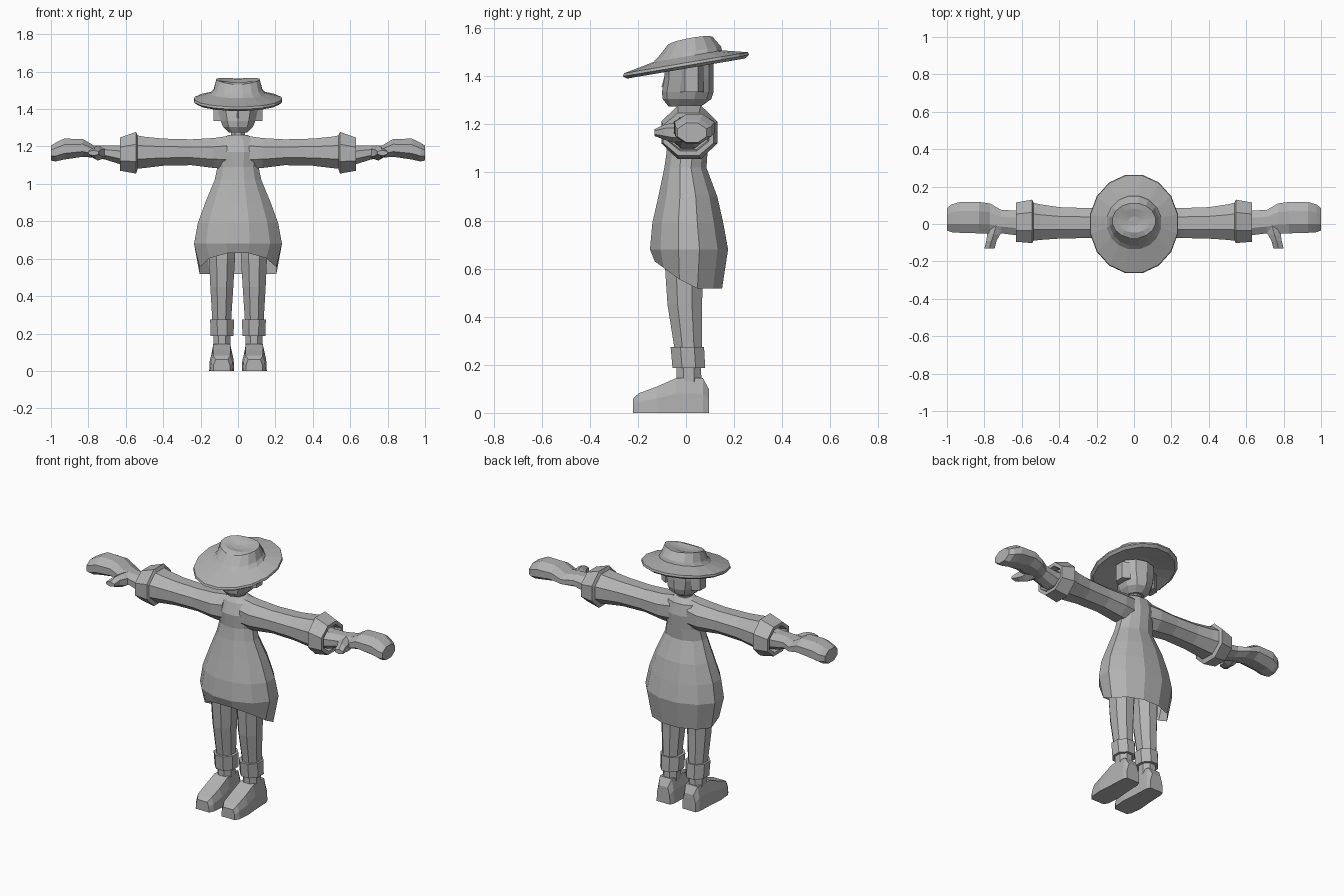
import bpy, bmesh, math

grey = bpy.data.materials.new("plain grey")
grey.diffuse_color = (0.45, 0.45, 0.45, 1)


def finish(name, bm):
    bmesh.ops.recalc_face_normals(bm, faces=bm.faces)
    me = bpy.data.meshes.new(name)
    bm.to_mesh(me)
    bm.free()
    me.materials.append(grey)
    ob = bpy.data.objects.new(name, me)
    bpy.context.collection.objects.link(ob)
    return ob


def loft(name, rings, cap_start=True, cap_end=True):
    """Skin a list of equal-length point rings."""
    bm = bmesh.new()
    vs = [[bm.verts.new(p) for p in r] for r in rings]
    n = len(vs[0])
    for a, b in zip(vs, vs[1:]):
        for i in range(n):
            j = (i + 1) % n
            bm.faces.new((a[i], a[j], b[j], b[i]))
    if cap_start:
        bm.faces.new(vs[0][::-1])
    if cap_end:
        bm.faces.new(vs[-1])
    return finish(name, bm)


def oval(n, a0, a1, b0, b1):
    """Flat-sided n-gon filling the box a0..a1 by b0..b1."""
    k = 1 / math.cos(math.pi / n)
    out = []
    for i in range(n):
        t = (i + 0.5) * 2 * math.pi / n
        out.append(((a0 + a1) / 2 + k * (a1 - a0) / 2 * math.cos(t),
                    (b0 + b1) / 2 + k * (b1 - b0) / 2 * math.sin(t)))
    return out


def flat_ring(n, x0, x1, y0, y1, z, slope=0.0):
    return [(x, y, z + slope * y) for x, y in oval(n, x0, x1, y0, y1)]


def side_ring(n, s, x, y0, y1, z0, z1):
    return [(s * x, y, z) for y, z in oval(n, y0, y1, z0, z1)]


# Dress: open hem that slopes up toward the front
dress = []
for z, w, y0, y1 in [(0.52, 0.205, -0.13, 0.15), (0.68, 0.235, -0.15, 0.175),
                     (0.79, 0.215, -0.14, 0.155), (0.90, 0.175, -0.115, 0.13),
                     (1.02, 0.125, -0.09, 0.085), (1.09, 0.11, -0.08, 0.09),
                     (1.17, 0.12, -0.085, 0.095), (1.235, 0.105, -0.06, 0.08),
                     (1.262, 0.05, -0.035, 0.05)]:
    dress.append(flat_ring(12, -w, w, y0, y1, z))
dress[0] = [(x, y, 0.517 + 0.113 * min(1, max(0, (0.025 - y) / 0.155)))
            for x, y, z in dress[0]]
loft("dress", dress, cap_start=False)

# Neck and head
loft("neck", [flat_ring(8, -0.038, 0.038, -0.03, 0.045, z) for z in (1.23, 1.31)])
loft("head", [flat_ring(10, -0.05, 0.05, -0.07, 0.06, 1.275),
              flat_ring(10, -0.08, 0.08, -0.092, 0.10, 1.305),
              flat_ring(10, -0.092, 0.092, -0.095, 0.11, 1.335),
              flat_ring(10, -0.105, 0.105, -0.085, 0.11, 1.39),
              flat_ring(10, -0.105, 0.105, -0.085, 0.11, 1.46)])
loft("nose", [[(-0.014, -0.08, 1.35), (0.014, -0.08, 1.35), (0, -0.102, 1.355)],
              [(-0.008, -0.08, 1.40), (0.008, -0.08, 1.40), (0, -0.09, 1.40)]])

# Hat: tilted brim, tapered crown and dented top
N, T = 16, 0.17
top = [(x, y, 1.542 + 0.18 * y + 0.12 * abs(x))
       for x, y in oval(N, -0.115, 0.115, -0.075, 0.11)]
loft("hat", [flat_ring(N, -0.11, 0.11, -0.11, 0.12, 1.455, T),
             flat_ring(N, -0.22, 0.22, -0.245, 0.245, 1.432, T),
             flat_ring(N, -0.235, 0.235, -0.262, 0.262, 1.444, T),
             flat_ring(N, -0.232, 0.232, -0.258, 0.258, 1.456, T),
             flat_ring(N, -0.145, 0.145, -0.135, 0.15, 1.482, T),
             flat_ring(N, -0.13, 0.13, -0.115, 0.145, 1.50, T),
             top,
             flat_ring(N, -0.085, 0.085, -0.045, 0.08, 1.55, 0.12),
             flat_ring(N, -0.03, 0.03, -0.01, 0.04, 1.54, 0.1)])

for s, side in ((1, "left"), (-1, "right")):
    # Ear blocks beside the face
    loft(side + "_ear", [[(s * x, y, z) for x, y in
                          ((0.085, -0.03), (0.13, -0.005), (0.13, 0.05), (0.085, 0.075))]
                         for z in (1.335, 1.44)])

    # Sleeve flowing into the shoulder, with a flared hollow cuff
    loft(side + "_sleeve", [side_ring(8, s, *r) for r in [
        (0.06, -0.07, 0.08, 1.08, 1.255), (0.13, -0.08, 0.09, 1.085, 1.245),
        (0.25, -0.075, 0.085, 1.10, 1.238), (0.40, -0.078, 0.09, 1.097, 1.242),
        (0.50, -0.085, 0.105, 1.085, 1.252), (0.545, -0.09, 0.115, 1.08, 1.26)]])
    loft(side + "_cuff", [side_ring(8, s, *r) for r in [
        (0.535, -0.085, 0.11, 1.085, 1.255), (0.545, -0.102, 0.13, 1.055, 1.278),
        (0.63, -0.095, 0.115, 1.07, 1.248), (0.63, -0.075, 0.095, 1.09, 1.228),
        (0.59, -0.07, 0.09, 1.095, 1.22)]])

    # Wrist, mitten hand and thumb
    loft(side + "_hand", [side_ring(8, s, *r) for r in [
        (0.56, -0.06, 0.075, 1.095, 1.215), (0.63, -0.06, 0.072, 1.105, 1.205),
        (0.71, -0.05, 0.075, 1.13, 1.205), (0.77, -0.05, 0.11, 1.14, 1.205),
        (0.83, -0.05, 0.118, 1.145, 1.24), (0.93, -0.047, 0.118, 1.13, 1.242),
        (0.975, -0.044, 0.105, 1.12, 1.22), (1.0, -0.035, 0.085, 1.125, 1.205)]])
    loft(side + "_thumb", [[(s * x, y, z) for x, z in oval(6, x0, x1, z0, z1)]
                           for y, x0, x1, z0, z1 in [
                               (0.0, 0.69, 0.78, 1.135, 1.20),
                               (-0.055, 0.715, 0.785, 1.13, 1.20),
                               (-0.09, 0.735, 0.79, 1.14, 1.195),
                               (-0.13, 0.745, 0.80, 1.153, 1.178)]])

    # Leg, ankle and boot cuff
    loft(side + "_leg", [flat_ring(8, *sorted((s * a, s * b)), y0, y1, z)
                         for z, a, b, y0, y1 in [
                             (0.12, 0.04, 0.132, -0.04, 0.065),
                             (0.19, 0.04, 0.132, -0.04, 0.062),
                             (0.28, 0.036, 0.138, -0.05, 0.067),
                             (0.45, 0.025, 0.148, -0.077, 0.067),
                             (0.60, 0.016, 0.155, -0.087, 0.07),
                             (0.72, 0.012, 0.155, -0.085, 0.075)]])
    loft(side + "_boot_cuff", [flat_ring(8, *sorted((s * a, s * b)), y0, y1, z)
                               for z, a, b, y0, y1 in [
                                   (0.187, 0.04, 0.132, -0.04, 0.06),
                                   (0.187, 0.024, 0.146, -0.056, 0.08),
                                   (0.275, 0.021, 0.149, -0.064, 0.075),
                                   (0.275, 0.036, 0.138, -0.05, 0.066)]])

    # Boot: sections from toe to heel
    c = s * 0.087
    boot = []
    for y, zt, wb, wt in [(-0.22, 0.06, 0.045, 0.033), (-0.195, 0.082, 0.06, 0.045),
                          (-0.12, 0.11, 0.067, 0.047), (-0.04, 0.145, 0.06, 0.045),
                          (0.07, 0.145, 0.055, 0.04), (0.095, 0.10, 0.045, 0.03)]:
        boot.append([(c - wb, y, 0), (c + wb, y, 0), (c + wb * 0.95, y, zt * 0.55),
                     (c + wt, y, zt), (c - wt, y, zt), (c - wb * 0.95, y, zt * 0.55)])
    loft(side + "_boot", boot)
